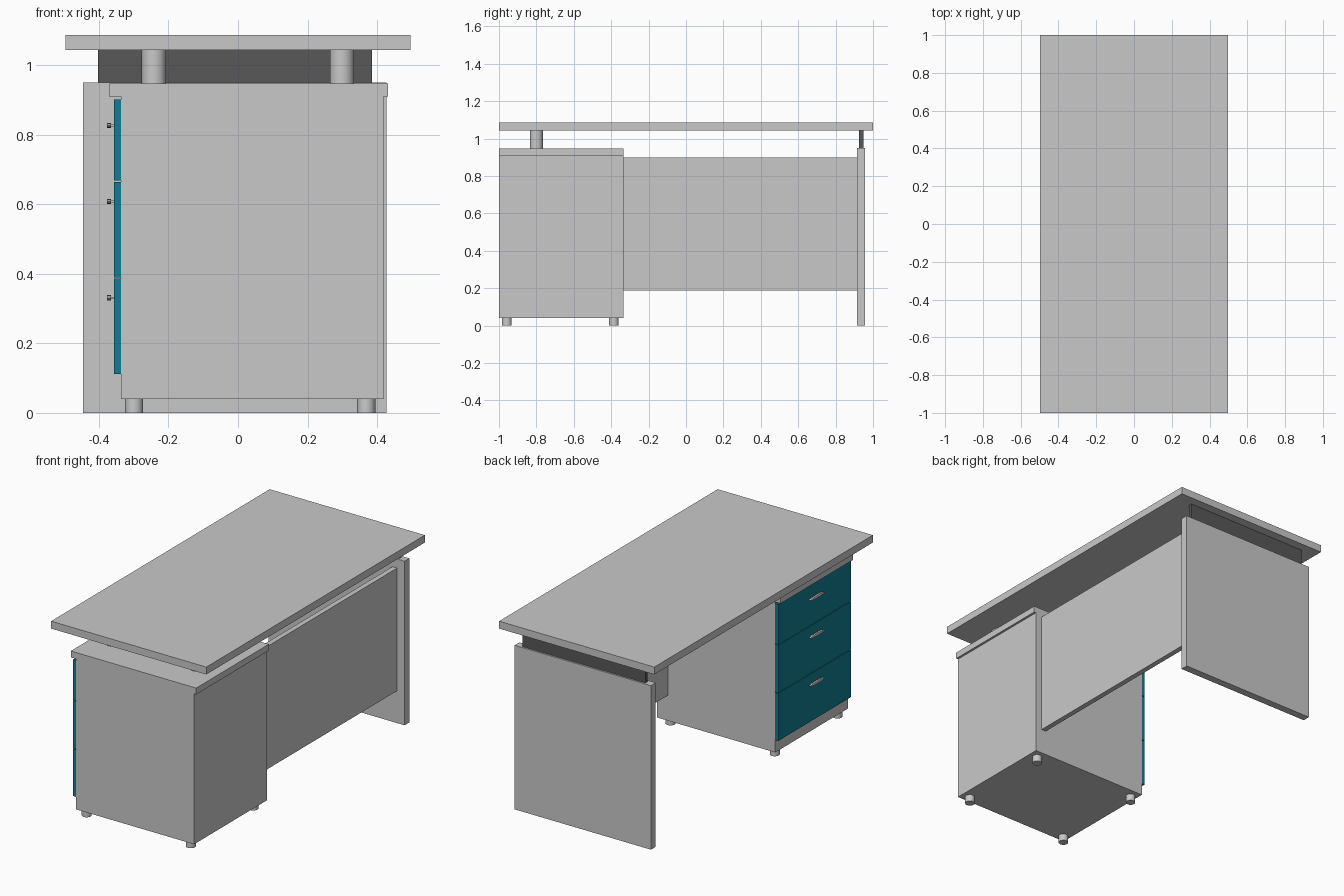
import bpy, bmesh, math

if "Cube" in bpy.data.objects:
    bpy.data.objects.remove(bpy.data.objects["Cube"])


def material(name, rgb):
    m = bpy.data.materials.new(name)
    m.diffuse_color = (*rgb, 1)
    m.use_nodes = True
    m.node_tree.nodes["Principled BSDF"].inputs["Base Color"].default_value = m.diffuse_color
    return m


GREY = material("light grey", (0.584, 0.584, 0.584))
DARK = material("dark grey", (0.098, 0.098, 0.098))
TEAL = material("teal", (0.005, 0.205, 0.283))


def finish(name, bm, mat):
    bmesh.ops.recalc_face_normals(bm, faces=bm.faces)
    me = bpy.data.meshes.new(name)
    bm.to_mesh(me)
    bm.free()
    me.materials.append(mat)
    ob = bpy.data.objects.new(name, me)
    bpy.context.collection.objects.link(ob)
    return ob


def box(name, x, y, z, mat=GREY):
    """Box from (min, max) ranges on each axis."""
    bm = bmesh.new()
    bmesh.ops.create_cube(bm, size=1)
    for v in bm.verts:
        v.co = [r[0] if c < 0 else r[1] for c, r in zip(v.co, (x, y, z))]
    return finish(name, bm, mat)


def post(name, x, y, z, radius, mat=GREY):
    """Upright round post."""
    bpy.ops.mesh.primitive_cylinder_add(vertices=32, radius=radius, depth=z[1] - z[0],
                                        location=(x, y, (z[0] + z[1]) / 2))
    ob = bpy.context.object
    ob.name = name
    ob.data.materials.append(mat)
    bpy.ops.object.shade_smooth_by_angle()
    return ob


def handle(name, y, z):
    """Lens-shaped pull: an ellipse in the drawer plane, extruded outward."""
    bm = bmesh.new()
    ring = [bm.verts.new((-0.366, y + 0.065 * math.cos(a), z + 0.0075 * math.sin(a)))
            for a in (math.tau * i / 24 for i in range(24))]
    face = bm.faces.new(ring)
    ext = bmesh.ops.extrude_face_region(bm, geom=[face])["geom"]
    for v in (g for g in ext if isinstance(g, bmesh.types.BMVert)):
        v.co.x = -0.377
    return finish(name, bm, GREY)


# Desk top
box("desk_top", (-0.497, 0.497), (-1, 1), (1.044, 1.087))

# End panel leg with dark support rail
box("end_panel", (-0.446, 0.427), (0.914, 0.958), (0, 0.95))
box("support_rail", (-0.403, 0.385), (0.926, 0.948), (0.95, 1.044), DARK)

# Modesty panel between cabinet and end panel
box("modesty_panel", (0.35, 0.38), (-0.335, 0.914), (0.187, 0.898))

# Cabinet
Y = (-1, -0.335)
box("cabinet_body", (-0.337, 0.419), Y, (0.04, 0.911))
box("cabinet_top", (-0.371, 0.432), Y, (0.911, 0.948))

# Desk top posts and cabinet feet
for i, x in enumerate((-0.242, 0.299)):
    post(f"top_post_{i}", x, -0.8, (0.948, 1.044), 0.035)
for i, x in enumerate((-0.299, 0.369)):
    for j, y in enumerate((-0.958, -0.386)):
        post(f"foot_{i}{j}", x, y, (0, 0.04), 0.026)

# Drawers with handles
mid = sum(Y) / 2
drawers = [(0.112, 0.386, 0.331), (0.39, 0.665, 0.608), (0.669, 0.902, 0.827)]
for i, (z0, z1, hz) in enumerate(drawers):
    box(f"drawer_front_{i}", (-0.357, -0.337), Y, (z0, z1), TEAL)
    handle(f"handle_{i}", mid, hz)
    for s in (-1, 1):
        y = mid + s * 0.035
        box(f"handle_stem_{i}_{s}", (-0.366, -0.357), (y - 0.003, y + 0.003),
            (hz - 0.003, hz + 0.003))
